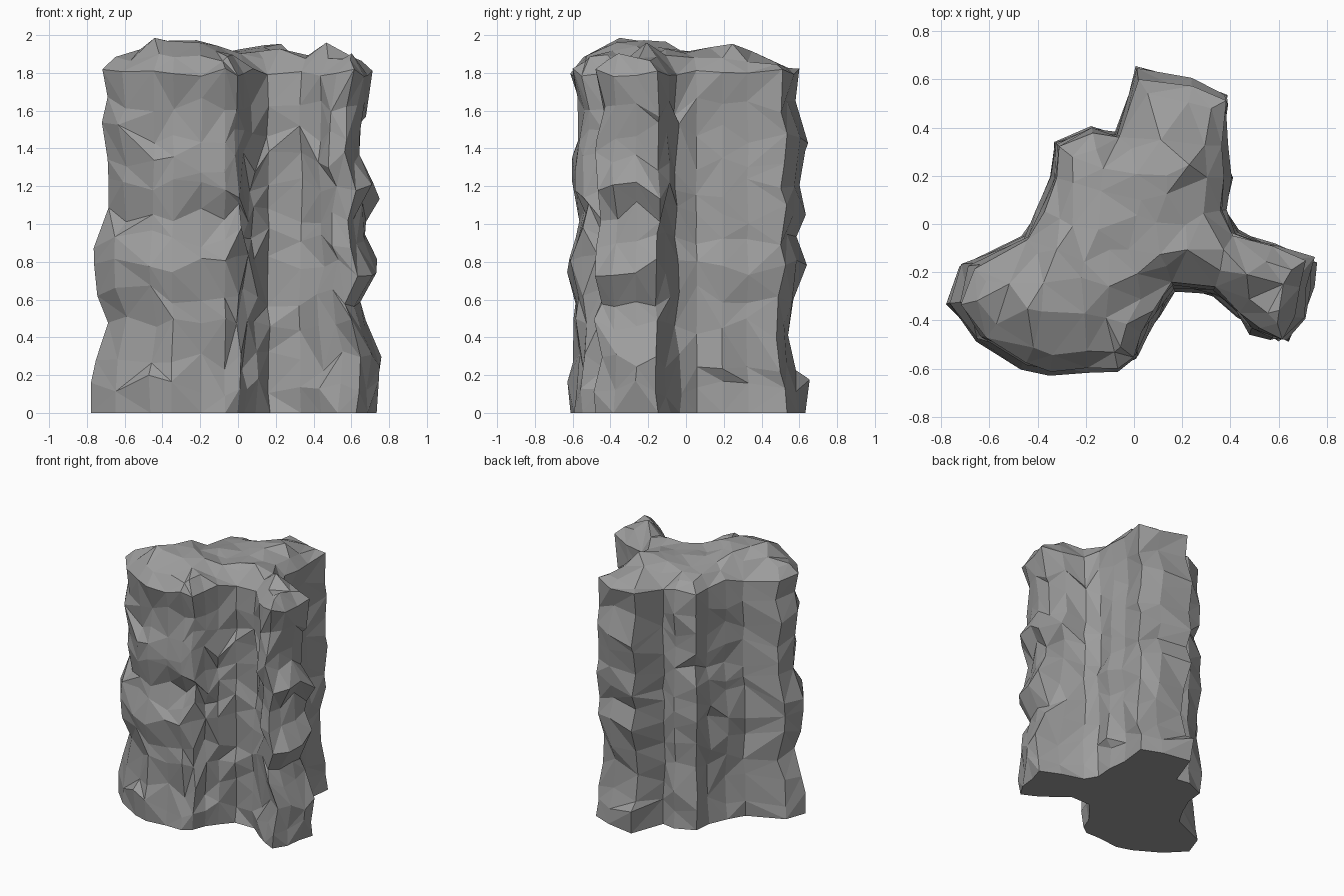
import bpy, bmesh, math, random
from mathutils import Vector
from mathutils.geometry import delaunay_2d_cdt, intersect_point_line

if "Cube" in bpy.data.objects:
    bpy.data.objects.remove(bpy.data.objects["Cube"])

random.seed(11)

# Three-lobed plan outline (counter-clockwise): x, y, extra inset near the top
PLAN = [(-.77, -.34, 0), (-.65, -.47, 0), (-.47, -.57, 0), (-.36, -.61, .01), (-.2, -.59, 0),
        (-.07, -.59, 0), (.0, -.55, 0), (.035, -.455, 0), (.10, -.38, .02), (.18, -.30, .05),
        (.34, -.30, .03), (.45, -.38, .01), (.54, -.44, 0), (.64, -.48, 0), (.70, -.39, 0),
        (.72, -.27, 0), (.745, -.155, 0), (.6, -.085, .01), (.44, -.03, .02), (.385, .06, .01),
        (.40, .2, .01), (.385, .34, .01), (.40, .54, 0), (.25, .6, 0), (.02, .635, 0),
        (-.08, .39, .02), (-.18, .41, .01), (-.33, .34, .01), (-.345, .2, .01), (-.40, .06, .01),
        (-.47, -.06, .01), (-.72, -.18, .01)]

# Height levels with how far the left, right, front and back sides reach
LEVELS = [(0, .78, .73, .615, .635), (.14, .78, .75, .615, .635), (.27, .775, .775, .58, .58),
          (.45, .69, .68, .59, .555), (.62, .765, .65, .605, .58), (.78, .77, .745, .63, .635),
          (.93, .76, .68, .59, .58), (1.06, .70, .66, .56, .625), (1.19, .70, .73, .595, .58),
          (1.33, .69, .635, .625, .61), (1.48, .735, .645, .585, .635), (1.62, .67, .665, .57, .58),
          (1.80, .715, .715, .62, .60)]

# Bumps on the top: x, y, width, height
BUMPS = [(-.32, -.30, .19, .12), (.5, -.2, .16, .085), (.12, .2, .16, .085), (.2, .5, .12, -.05)]


def top_height(p):
    return 1.88 + sum(h * math.exp(-((p.x - x) ** 2 + (p.y - y) ** 2) / (2 * w * w)) for x, y, w, h in BUMPS)


def reach(v, limit, extent):
    """Scale a coordinate so the outermost points follow the side profile most."""
    w = min(1, (abs(v) / limit) ** 2)
    return v * (.965 + w * (extent / limit - .965))


def inside_depth(p, poly):
    """Distance from p to the outline, negative when outside."""
    inside, best = False, 9
    for a, b in zip(poly, poly[1:] + poly[:1]):
        q, t = intersect_point_line(p, a, b)
        best = min(best, (p - a.lerp(b, max(0, min(1, t))).to_2d()).length)
        if (a.y > p.y) != (b.y > p.y) and p.x < a.x + (p.y - a.y) * (b.x - a.x) / (b.y - a.y):
            inside = not inside
    return best if inside else -best


n = len(PLAN)
pts = [Vector(p[:2]) for p in PLAN]
normals = []
for i in range(n):
    d = pts[(i + 1) % n] - pts[i - 1]
    normals.append(Vector((d.y, -d.x)).normalized())

bm = bmesh.new()
rings = []

# Weathered walls
for k, (z, left, right, front, back) in enumerate(LEVELS):
    ring = []
    edge = k in (0, len(LEVELS) - 1)
    for i, p in enumerate(pts):
        q = Vector((reach(p.x, .77 if p.x < 0 else .745, left if p.x < 0 else right),
                    reach(p.y, .61 if p.y < 0 else .635, front if p.y < 0 else back)))
        q -= normals[i] * (PLAN[i][2] * min(1, .3 + z / 1.8))
        q += normals[i] * random.uniform(-.028, .025) * (.2 if edge else 1)
        dz = 0 if k == 0 else random.uniform(-.06, .06) * (.4 if edge else 1)
        ring.append(bm.verts.new((q.x, q.y, z + dz)))
    rings.append(ring)

for lo, hi in zip(rings, rings[1:]):
    for i in range(n):
        j = (i + 1) % n
        a, b, c, d = lo[i], lo[j], hi[j], hi[i]
        if random.random() < .5:
            bm.faces.new((a, b, c)), bm.faces.new((a, c, d))
        else:
            bm.faces.new((a, b, d)), bm.faces.new((b, c, d))

# Flat underside
base = bm.faces.new(list(reversed(rings[0])))
bmesh.ops.triangulate(bm, faces=[base])

# Lumpy top: a shoulder ring plus scattered points, joined into triangles
rim = [v.co.to_2d() for v in rings[-1]]
inner = []
for i in range(n):
    p = rim[i] - normals[i] * .07
    if inside_depth(p, rim) > .045:
        inner.append(p)
for gx in range(-6, 7):
    for gy in range(-5, 6):
        p = Vector((gx * .12 + random.uniform(-.04, .04), gy * .12 + random.uniform(-.04, .04)))
        if inside_depth(p, rim) > .12:
            inner.append(p)
verts = list(rings[-1])
for p in inner:
    blend = min(1, inside_depth(p, rim) / .13) ** .6
    z = 1.8 + (top_height(p) - 1.8) * blend + random.uniform(-.025, .02)
    verts.append(bm.verts.new((p.x, p.y, min(z, 2))))
edges = [(i, (i + 1) % n) for i in range(n)]
result = delaunay_2d_cdt(rim + inner, edges, [], 1, 1e-5)
for face in result[2]:
    bm.faces.new([verts[result[3][i][0]] for i in face])

bmesh.ops.recalc_face_normals(bm, faces=bm.faces[:])
mesh = bpy.data.meshes.new("rock_pillar")
bm.to_mesh(mesh)
bm.free()
rock = bpy.data.objects.new("rock_pillar", mesh)
bpy.context.collection.objects.link(rock)

# Dark stone
stone = bpy.data.materials.new("stone")
stone.diffuse_color = (.34, .34, .34, 1)
stone.use_nodes = True
stone.node_tree.nodes["Principled BSDF"].inputs["Base Color"].default_value = stone.diffuse_color
mesh.materials.append(stone)
